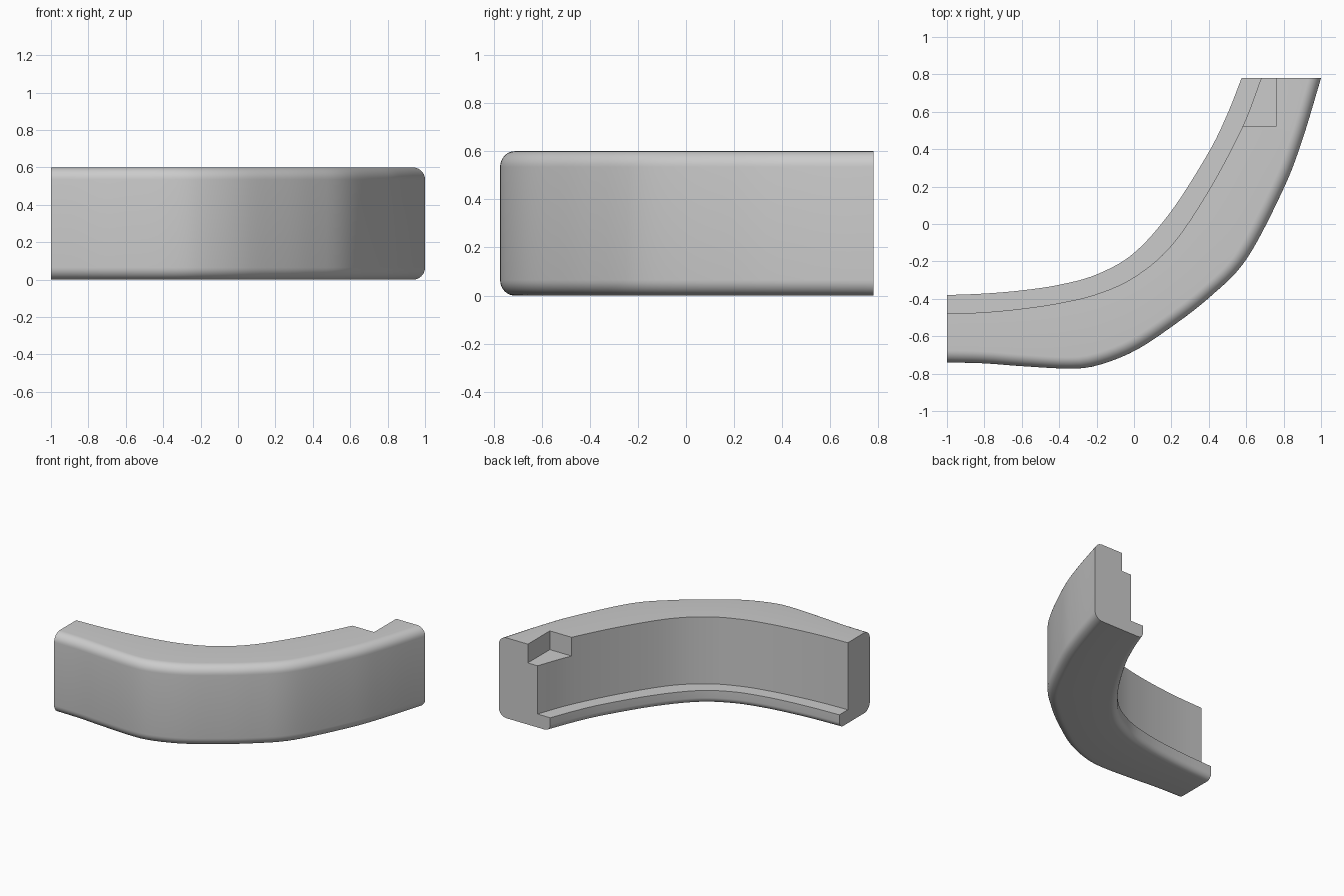
import bpy, bmesh, math
from mathutils import Vector

cube = bpy.data.objects.get("Cube")
if cube:
    bpy.data.objects.remove(cube, do_unlink=True)

HEIGHT = 0.6
LEDGE_TOP = 0.1
STATIONS = 56
OUTER_ROUND, LEDGE_ROUND = 0.065, 0.045
ROUND_STEPS = 8

# Plan curves, from the left-hand end to the back end
OUTER = [(-1, -.74), (-.8, -.745), (-.6, -.76), (-.35, -.773), (-.2, -.757), (0, -.68),
         (.2, -.55), (.4, -.395), (.6, -.19), (.8, .19), (.9, .45), (1, .78)]
WALL = [(-1, -.48), (-.8, -.472), (-.6, -.453), (-.4, -.423), (-.2, -.375), (0, -.285),
        (.2, -.115), (.4, .18), (.58, .52), (.68, .78)]
LEDGE = [(-1, -.38), (-.8, -.372), (-.6, -.355), (-.4, -.325), (-.2, -.27), (0, -.155),
         (.2, .07), (.4, .385), (.5, .59), (.575, .78)]


def smooth_path(points, count):
    """Pass a smooth curve through the points and space it evenly."""
    pts = [Vector(p) for p in points]
    pts = [2 * pts[0] - pts[1]] + pts + [2 * pts[-1] - pts[-2]]
    dense = []
    for a, b, c, d in zip(pts, pts[1:], pts[2:], pts[3:]):
        for k in range(20):
            t = k / 20
            dense.append(b + (c - a) * t / 2 + (a - 2.5 * b + 2 * c - d / 2) * t ** 2
                         + (3 * b - a - 3 * c + d) * t ** 3 / 2)
    dense.append(pts[-2])
    run = [0.0]
    for a, b in zip(dense, dense[1:]):
        run.append(run[-1] + (b - a).length)
    path, j = [], 0
    for i in range(count):
        goal = run[-1] * i / (count - 1)
        while j < len(run) - 2 and run[j + 1] < goal:
            j += 1
        path.append(dense[j].lerp(dense[j + 1], (goal - run[j]) / (run[j + 1] - run[j])))
    return path


def corner(edge, inward, z, up, radius):
    """Quarter round from the upright face to the level face."""
    result = []
    for k in range(ROUND_STEPS + 1):
        a = math.pi / 2 * k / ROUND_STEPS
        p = edge + inward * radius * (1 - math.cos(a))
        result.append((p.x, p.y, z + up * radius * (math.sin(a) - 1)))
    return result


def section(outer, wall, ledge):
    """L-shaped cross-section with rounded outer edges and ledge underside."""
    inward = (ledge - outer).normalized()
    ring = corner(outer, inward, HEIGHT, 1, OUTER_ROUND)
    ring += [(wall.x, wall.y, HEIGHT), (wall.x, wall.y, LEDGE_TOP), (ledge.x, ledge.y, LEDGE_TOP)]
    ring += corner(ledge, -inward, 0, -1, LEDGE_ROUND)
    ring += reversed(corner(outer, inward, 0, -1, OUTER_ROUND))
    return ring


# Curved body lofted through the cross-sections
bm = bmesh.new()
paths = [smooth_path(p, STATIONS) for p in (OUTER, WALL, LEDGE)]
rings = [[bm.verts.new(v) for v in section(*s)] for s in zip(*paths)]
for r, s in zip(rings, rings[1:]):
    for i in range(len(r)):
        n = (i + 1) % len(r)
        bm.faces.new((r[i], r[n], s[n], s[i]))
bm.faces.new(rings[0])
bm.faces.new(rings[-1])
bmesh.ops.recalc_face_normals(bm, faces=bm.faces)
mesh = bpy.data.meshes.new("curved_corner_body")
bm.to_mesh(mesh)
bm.free()
body = bpy.data.objects.new("curved_corner_body", mesh)
bpy.context.collection.objects.link(body)

# Plain grey material
grey = bpy.data.materials.new("plain_grey")
grey.use_nodes = True
colour = (0.6, 0.6, 0.6, 1)
grey.diffuse_color = colour
grey.node_tree.nodes["Principled BSDF"].inputs["Base Color"].default_value = colour
mesh.materials.append(grey)

# Square notch in the top of the back end
bpy.ops.mesh.primitive_cube_add(size=1, location=(.46, .82, .76))
cutter = bpy.context.object
cutter.name = "notch_cutter"
cutter.scale = (.6, .6, .6)
cutter.hide_render = True
cutter.data.materials.append(grey)
cut = body.modifiers.new("notch", 'BOOLEAN')
cut.operation = 'DIFFERENCE'
cut.solver = 'EXACT'
cut.object = cutter

bpy.ops.object.select_all(action='DESELECT')
body.select_set(True)
bpy.context.view_layer.objects.active = body
bpy.ops.object.modifier_apply(modifier=cut.name)
bpy.data.objects.remove(cutter, do_unlink=True)
bpy.ops.object.shade_smooth_by_angle(angle=math.radians(30))
